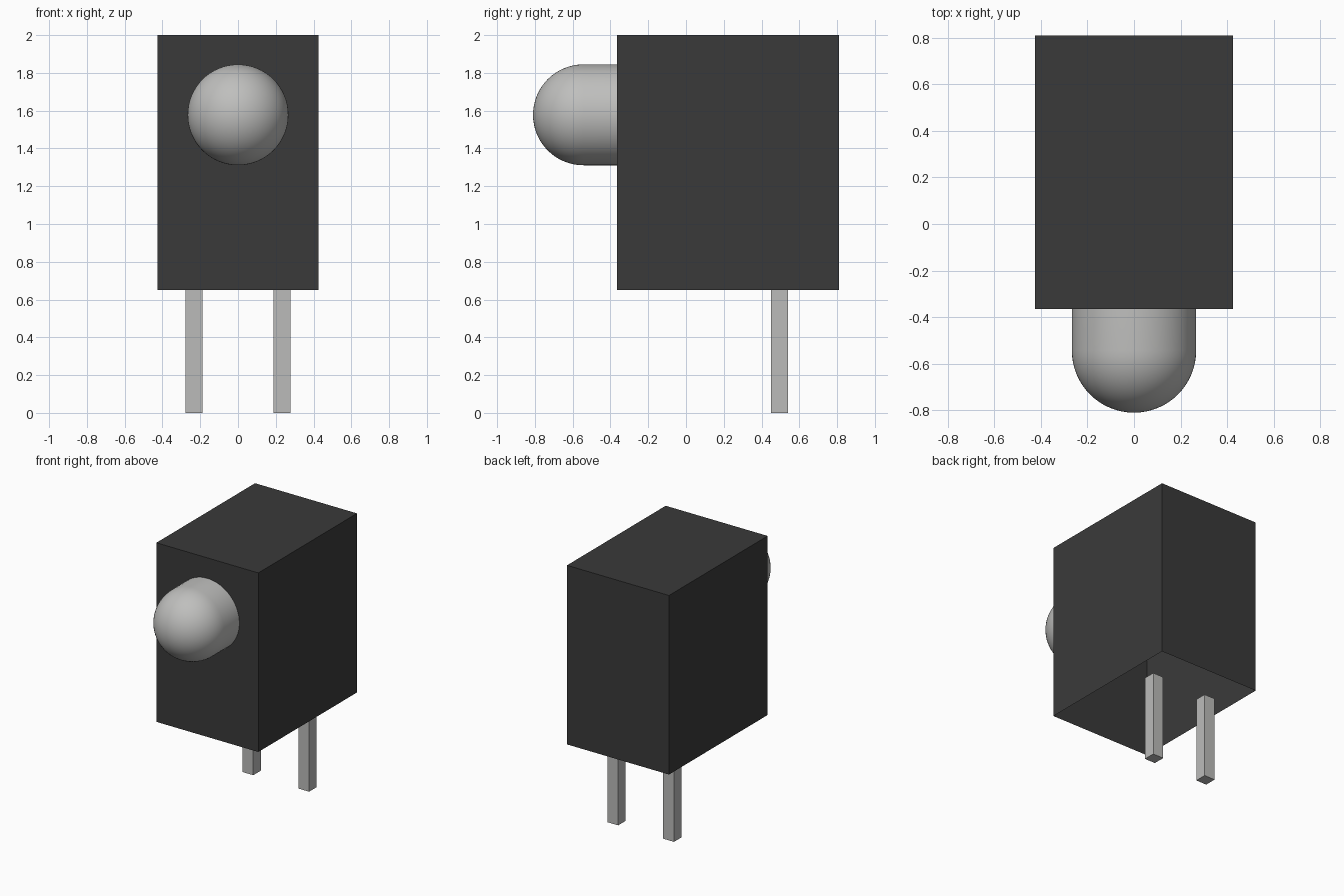
import bpy, bmesh, math
from mathutils import Matrix, Vector

cube = bpy.data.objects.get("Cube")
if cube:
    bpy.data.objects.remove(cube, do_unlink=True)


def material(name, rgb):
    m = bpy.data.materials.new(name)
    m.use_nodes = True
    m.diffuse_color = (*rgb, 1)
    m.node_tree.nodes["Principled BSDF"].inputs["Base Color"].default_value = (*rgb, 1)
    return m


def add_object(name, bm, mat):
    bmesh.ops.recalc_face_normals(bm, faces=bm.faces)
    mesh = bpy.data.meshes.new(name)
    bm.to_mesh(mesh)
    bm.free()
    mesh.materials.append(mat)
    ob = bpy.data.objects.new(name, mesh)
    bpy.context.collection.objects.link(ob)
    return ob


def box(lo, hi):
    bm = bmesh.new()
    lo, hi = Vector(lo), Vector(hi)
    size = Matrix.Diagonal((*(hi - lo), 1))
    bmesh.ops.create_cube(bm, size=1, matrix=Matrix.Translation((lo + hi) / 2) @ size)
    return bm


black = material("black plastic", (0.042, 0.042, 0.042))
lens_grey = material("lens grey", (0.52, 0.52, 0.51))
metal = material("pin metal", (0.50, 0.50, 0.49))

# Housing: thin shell, open underneath
bm = box((-0.425, -0.365, 0.65), (0.425, 0.81, 2.0))
bmesh.ops.delete(bm, geom=[f for f in bm.faces if f.normal.z < -0.5], context='FACES')
add_object("housing", bm, black)

# Lens: profile of a round dome on a short barrel, spun about the y axis
R, ZC, DOME_Y, FACE_Y = 0.267, 1.578, -0.543, -0.365
N = 16
profile = [(R * math.sin(a), DOME_Y - R * math.cos(a))
           for a in (i * math.pi / 2 / N for i in range(N + 1))]
profile.append((R, FACE_Y))
bm = bmesh.new()
verts = [bm.verts.new((r, y, ZC)) for r, y in profile]
edges = [bm.edges.new(pair) for pair in zip(verts, verts[1:])]
bmesh.ops.spin(bm, geom=verts + edges, cent=(0, 0, ZC), axis=(0, 1, 0),
               angle=2 * math.pi, steps=64)
bmesh.ops.remove_doubles(bm, verts=bm.verts, dist=1e-4)
lens = add_object("lens", bm, lens_grey)
for p in lens.data.polygons:
    p.use_smooth = True

# Pins: one square leg on each side
for side, x in (("left", 0.233), ("right", -0.233)):
    add_object(side + "_pin", box((x - 0.045, 0.45, 0), (x + 0.045, 0.54, 0.65)), metal)
